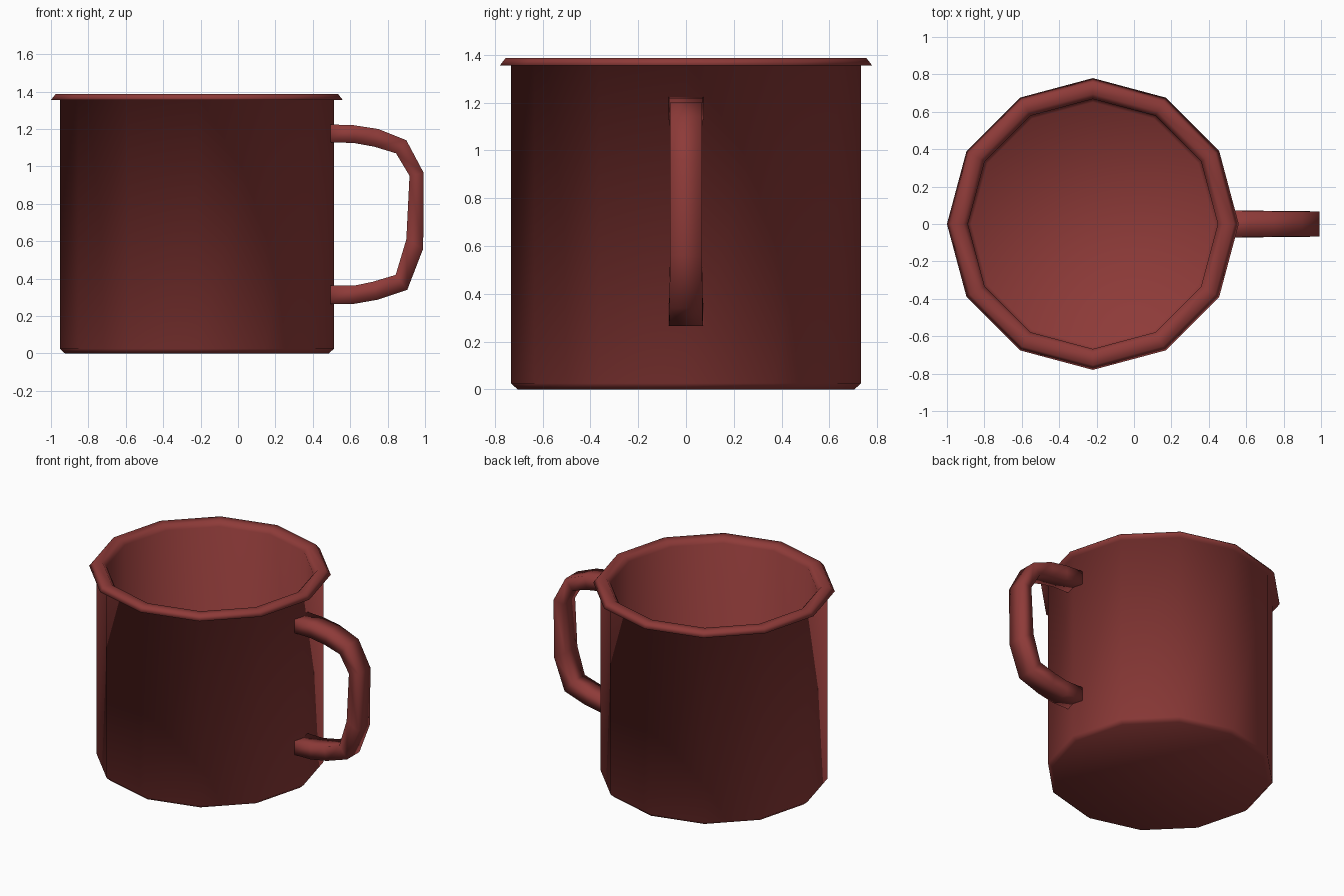
import bpy, bmesh, math

if "Cube" in bpy.data.objects:
    bpy.data.objects.remove(bpy.data.objects["Cube"])

red = bpy.data.materials.new("red_enamel")
red.diffuse_color = (0.27, 0.043, 0.04, 1)
red.use_nodes = True
red.node_tree.nodes["Principled BSDF"].inputs["Base Color"].default_value = red.diffuse_color


def finish(name, bm):
    bmesh.ops.recalc_face_normals(bm, faces=bm.faces)
    mesh = bpy.data.meshes.new(name)
    bm.to_mesh(mesh)
    bm.free()
    mesh.shade_smooth()
    mesh.materials.append(red)
    obj = bpy.data.objects.new(name, mesh)
    bpy.context.collection.objects.link(obj)
    return obj


def bridge(bm, rings):
    for a, b in zip(rings, rings[1:]):
        n = len(a)
        for i in range(n):
            bm.faces.new((a[i], a[(i + 1) % n], b[(i + 1) % n], b[i]))
    bm.faces.new(rings[0])
    bm.faces.new(rings[-1])


# Cup: twelve-sided profile, outside bottom -> rolled rim -> inside floor
SIDES, CX = 12, -0.22
profile = [(0.705, 0), (0.733, 0.025), (0.733, 1.355), (0.78, 1.355),
           (0.755, 1.387), (0.695, 1.387), (0.668, 1.355),
           (0.675, 0.08), (0.65, 0.05)]
bm = bmesh.new()
rings = [[bm.verts.new((CX + r * math.cos(math.tau * i / SIDES),
                        r * math.sin(math.tau * i / SIDES), z))
          for i in range(SIDES)] for r, z in profile]
bridge(bm, rings)
finish("cup_body", bm)

# Handle: four-sided bar given by (outer x, outer z, inner x, inner z, half width)
sections = [(0.47, 1.225, 0.47, 1.13, 0.073), (0.62, 1.22, 0.62, 1.125, 0.07),
            (0.75, 1.2, 0.73, 1.105, 0.068), (0.9, 1.14, 0.845, 1.07, 0.067),
            (0.993, 0.965, 0.917, 0.95, 0.066), (0.99, 0.56, 0.9, 0.61, 0.067),
            (0.905, 0.34, 0.843, 0.42, 0.069), (0.745, 0.287, 0.72, 0.383, 0.07),
            (0.62, 0.265, 0.62, 0.362, 0.072), (0.47, 0.265, 0.47, 0.362, 0.073)]
bm = bmesh.new()
rings = [[bm.verts.new(p) for p in ((ox, -w, oz), (ox, w, oz), (ix, w, iz), (ix, -w, iz))]
         for ox, oz, ix, iz, w in sections]
bridge(bm, rings)
finish("cup_handle", bm)
